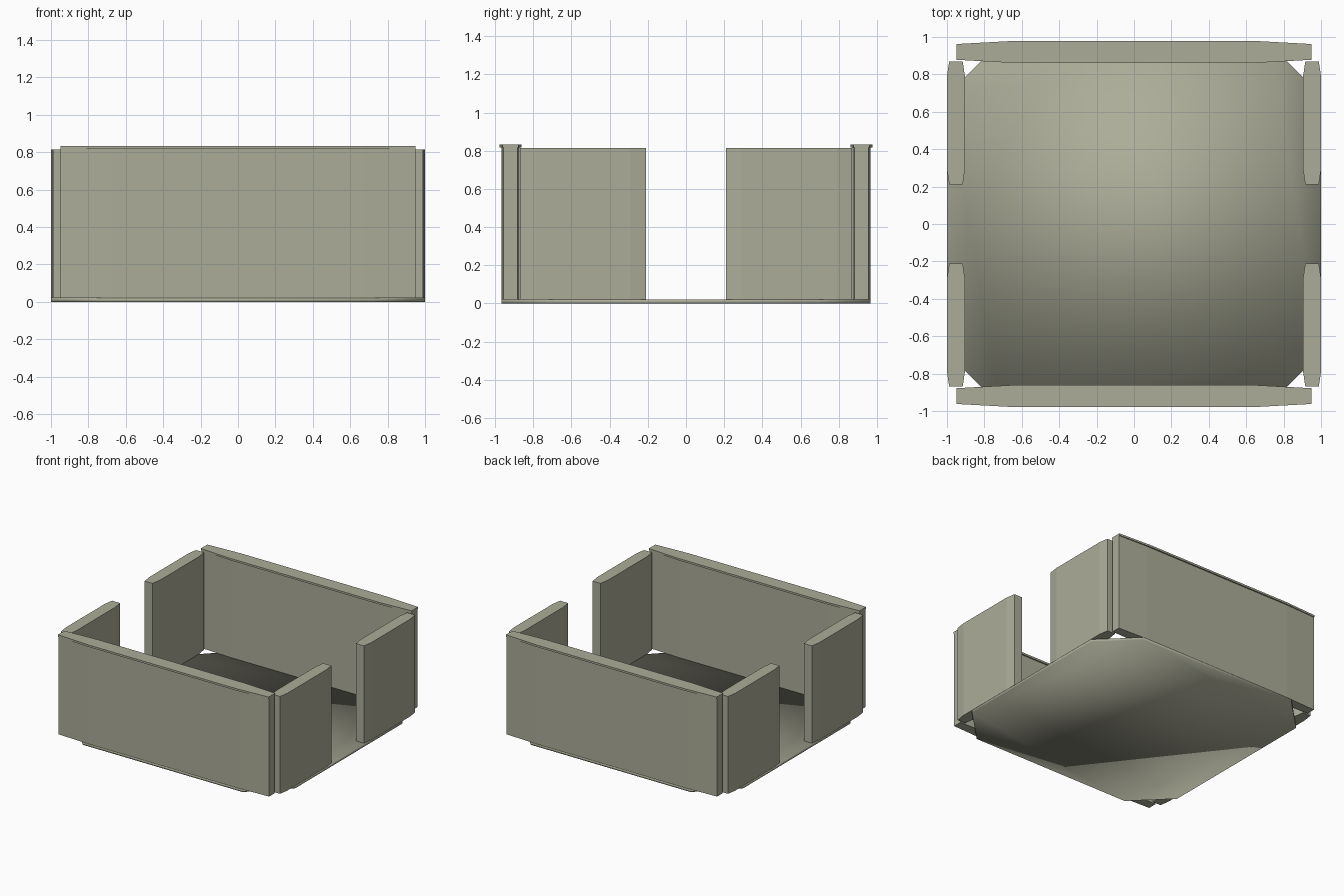
import bpy
import bmesh

cube = bpy.data.objects.get("Cube")
if cube:
    bpy.data.objects.remove(cube, do_unlink=True)

stone = bpy.data.materials.new("grey_green_stone")
stone.use_nodes = True
colour = (0.41, 0.415, 0.315, 1)
stone.diffuse_color = colour
stone.node_tree.nodes["Principled BSDF"].inputs["Base Color"].default_value = colour

FLOOR_TOP = 0.02


def prism(name, plan, z0, z1, smooth=False):
    """Extrude a plan outline from z0 up to z1."""
    bm = bmesh.new()
    base = bm.faces.new([bm.verts.new((x, y, z0)) for x, y in plan])
    grown = bmesh.ops.extrude_face_region(bm, geom=[base])
    top = [v for v in grown["geom"] if isinstance(v, bmesh.types.BMVert)]
    bmesh.ops.translate(bm, verts=top, vec=(0, 0, z1 - z0))
    bmesh.ops.recalc_face_normals(bm, faces=bm.faces)
    for face in bm.faces:
        face.smooth = smooth
    mesh = bpy.data.meshes.new(name)
    bm.to_mesh(mesh)
    bm.free()
    mesh.materials.append(stone)
    obj = bpy.data.objects.new(name, mesh)
    bpy.context.collection.objects.link(obj)
    return obj


def octagon(long, mid, thick, end):
    """Bar outline: full thickness up to mid, tapering to end at long."""
    quarter = [(long, end), (mid, thick)]
    plan = []
    for sx, sy in ((1, 1), (-1, 1), (-1, -1), (1, -1)):
        corner = [(sx * x, sy * y) for x, y in quarter]
        plan += corner if sx * sy > 0 else corner[::-1]
    return plan


# Floor slab with cut corners and soft shading
prism("floor", octagon(1.0, 0.72, 0.968, 0.69), 0, FLOOR_TOP, smooth=True)

# Long front and back walls with a thin overhanging cap
for side, sign in (("front", -1), ("back", 1)):
    wall = prism(side + "_wall", octagon(0.95, 0.68, 0.047, 0.036), FLOOR_TOP, 0.817)
    cap = prism(side + "_wall_cap", octagon(0.95, 0.66, 0.058, 0.042), 0.817, 0.833)
    for part in (wall, cap):
        part.location.y = sign * 0.92

# Four short side walls, leaving a doorway in the middle of each side
for side, sx in (("left", 1), ("right", -1)):
    for end, sy in (("front", -1), ("back", 1)):
        plan = [(y, x) for x, y in octagon(0.33, 0.25, 0.048, 0.036)]
        wall = prism(f"{side}_{end}_side_wall", plan, FLOOR_TOP, 0.813)
        wall.location = (sx * 0.952, sy * 0.54, 0)
